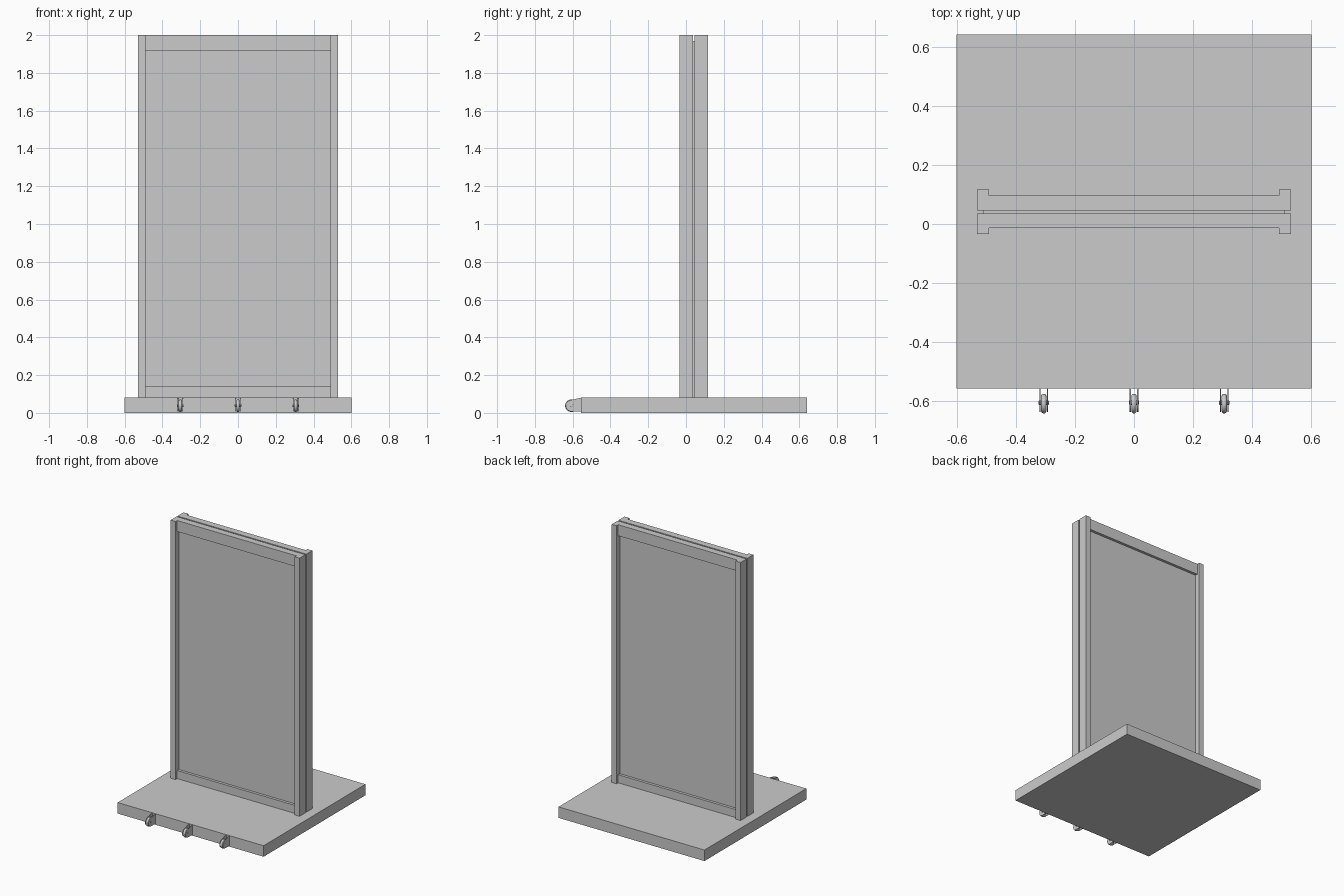
import bpy, bmesh, math

if "Cube" in bpy.data.objects:
    bpy.data.objects.remove(bpy.data.objects["Cube"])

CY = 0.041   # centre line of base and double board


def finish(name, bm):
    bmesh.ops.recalc_face_normals(bm, faces=bm.faces)
    me = bpy.data.meshes.new(name)
    bm.to_mesh(me)
    bm.free()
    ob = bpy.data.objects.new(name, me)
    bpy.context.collection.objects.link(ob)
    return ob


def box(name, x0, x1, y0, y1, z0, z1):
    bm = bmesh.new()
    bmesh.ops.create_cube(bm, size=1)
    for v in bm.verts:
        v.co.x = x0 + (v.co.x + .5) * (x1 - x0)
        v.co.y = y0 + (v.co.y + .5) * (y1 - y0)
        v.co.z = z0 + (v.co.z + .5) * (z1 - z0)
    return finish(name, bm)


def plate(name, outline, x0, x1):
    # outline in the y-z plane, extruded along x
    bm = bmesh.new()
    f = bm.faces.new([bm.verts.new((x0, y, z)) for y, z in outline])
    r = bmesh.ops.extrude_face_region(bm, geom=[f])
    for g in r["geom"]:
        if isinstance(g, bmesh.types.BMVert):
            g.co.x = x1
    return finish(name, bm)


def lathe(name, profile, cx, cy, cz, n=24):
    # profile of (x, radius) revolved round the x axis
    bm = bmesh.new()
    rings = []
    for x, r in profile:
        rings.append([bm.verts.new((cx + x, cy + r * math.cos(2 * math.pi * i / n),
                                    cz + r * math.sin(2 * math.pi * i / n))) for i in range(n)])
    for a, b in zip(rings, rings[1:]):
        for i in range(n):
            j = (i + 1) % n
            bm.faces.new((a[i], a[j], b[j], b[i]))
    bm.faces.new(rings[0])
    bm.faces.new(rings[-1])
    ob = finish(name, bm)
    bpy.context.view_layer.objects.active = ob
    ob.select_set(True)
    bpy.ops.object.shade_smooth_by_angle(angle=math.radians(40))
    ob.select_set(False)
    return ob


# base slab
box("base", -0.6, 0.6, CY - 0.597, CY + 0.599, 0, 0.082)

# thin spacer between the two boards
box("spacer", -0.51, 0.51, CY - 0.006, CY + 0.006, 0.08, 1.97)

# front and back boards: posts, rails and recessed panel
for side, s in (("front", -1), ("back", 1)):
    def span(a, b):
        return sorted((CY + s * a, CY + s * b))
    for hand, m in (("left", -1), ("right", 1)):
        xs = sorted((m * 0.49, m * 0.53))
        box(f"{side}_{hand}_post", *xs, *span(0.005, 0.075), 0.082, 2.0)
    box(f"{side}_top_rail", -0.49, 0.49, *span(0.005, 0.055), 1.918, 2.0)
    box(f"{side}_bottom_rail", -0.49, 0.49, *span(0.005, 0.055), 0.082, 0.142)
    box(f"{side}_panel", -0.49, 0.49, *span(0.005, 0.035), 0.142, 1.918)

# casters along the front edge
WY, WZ, R = -0.604, 0.038, 0.033
arc = [(WY + 0.031 * math.cos(math.radians(a)), WZ + 0.031 * math.sin(math.radians(a)))
       for a in range(110, 271, 16)]
outline = [(-0.555, 0.08)] + arc + [(-0.555, 0.007)]
tyre = [(-0.0085, 0.020), (-0.009, 0.026), (-0.007, 0.030), (-0.003, R),
        (0.003, R), (0.007, 0.030), (0.009, 0.026), (0.0085, 0.020)]
for k, cx in enumerate((-0.305, 0, 0.305), 1):
    for m in (-1, 1):
        plate(f"caster_{k}_fork_{'left' if m < 0 else 'right'}", outline,
              cx + m * 0.0105, cx + m * 0.0145)
    lathe(f"caster_{k}_wheel", tyre, cx, WY - 0.003, WZ)
    lathe(f"caster_{k}_axle", [(-0.0175, 0.005), (-0.016, 0.007), (0.016, 0.007), (0.0175, 0.005)],
          cx, WY, WZ, 12)
